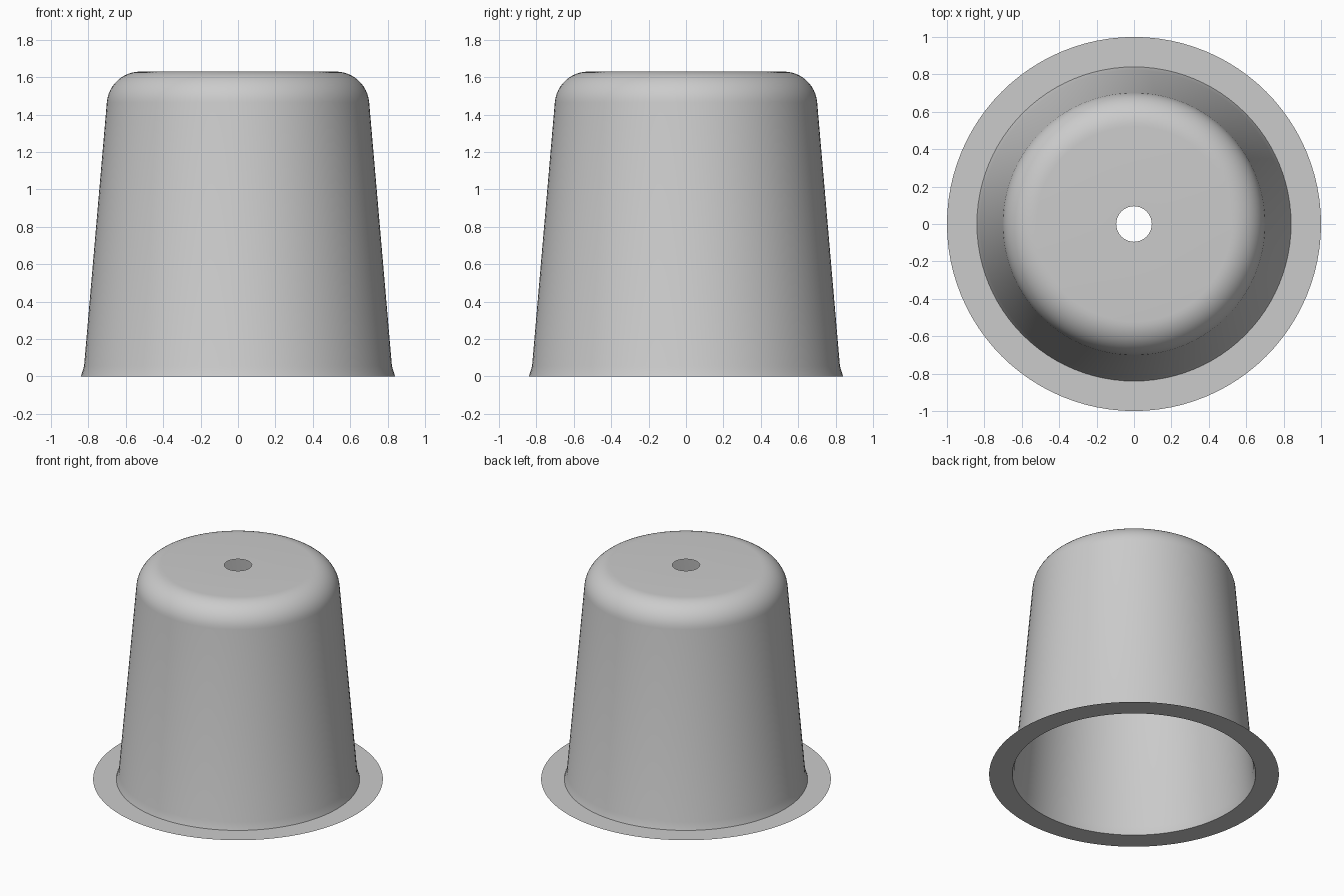
import bpy
import bmesh
from math import sin, cos, pi, radians

cube = bpy.data.objects.get("Cube")
if cube:
    bpy.data.objects.remove(cube, do_unlink=True)

SIDES = 96

grey = bpy.data.materials.new("light_grey")
grey.use_nodes = True
colour = (0.6, 0.6, 0.6, 1)
grey.diffuse_color = colour
grey.node_tree.nodes["Principled BSDF"].inputs["Base Color"].default_value = colour


def revolve(name, profile):
    """Turn an open (radius, height) profile about z; faces point outward and up."""
    bm = bmesh.new()
    rings = [[bm.verts.new((r * cos(2 * pi * i / SIDES), r * sin(2 * pi * i / SIDES), z))
              for i in range(SIDES)] for r, z in profile]
    for low, high in zip(rings, rings[1:]):
        for i in range(SIDES):
            j = (i + 1) % SIDES
            bm.faces.new((low[i], low[j], high[j], high[i]))
    mesh = bpy.data.meshes.new(name)
    bm.to_mesh(mesh)
    bm.free()
    mesh.materials.append(grey)
    obj = bpy.data.objects.new(name, mesh)
    bpy.context.collection.objects.link(obj)
    bpy.ops.object.select_all(action='DESELECT')
    obj.select_set(True)
    bpy.context.view_layer.objects.active = obj
    bpy.ops.object.shade_smooth_by_angle(angle=radians(30))
    return obj


# Flat rim around the open bottom
revolve("rim", [(1.0, 0), (0.84, 0)])

# Thin tapered cup: flared foot, wall, rounded shoulder, top with a centre hole
foot_and_wall = [(0.84, 0), (0.823, 0.055)]
steps, radius = 12, 0.18
start = radians(5)
shoulder = [(0.522 + radius * cos(a), 1.45 + radius * sin(a))
            for a in (start + (pi / 2 - start) * k / steps for k in range(steps + 1))]
revolve("cup_body", foot_and_wall + shoulder + [(0.095, 1.63)])
